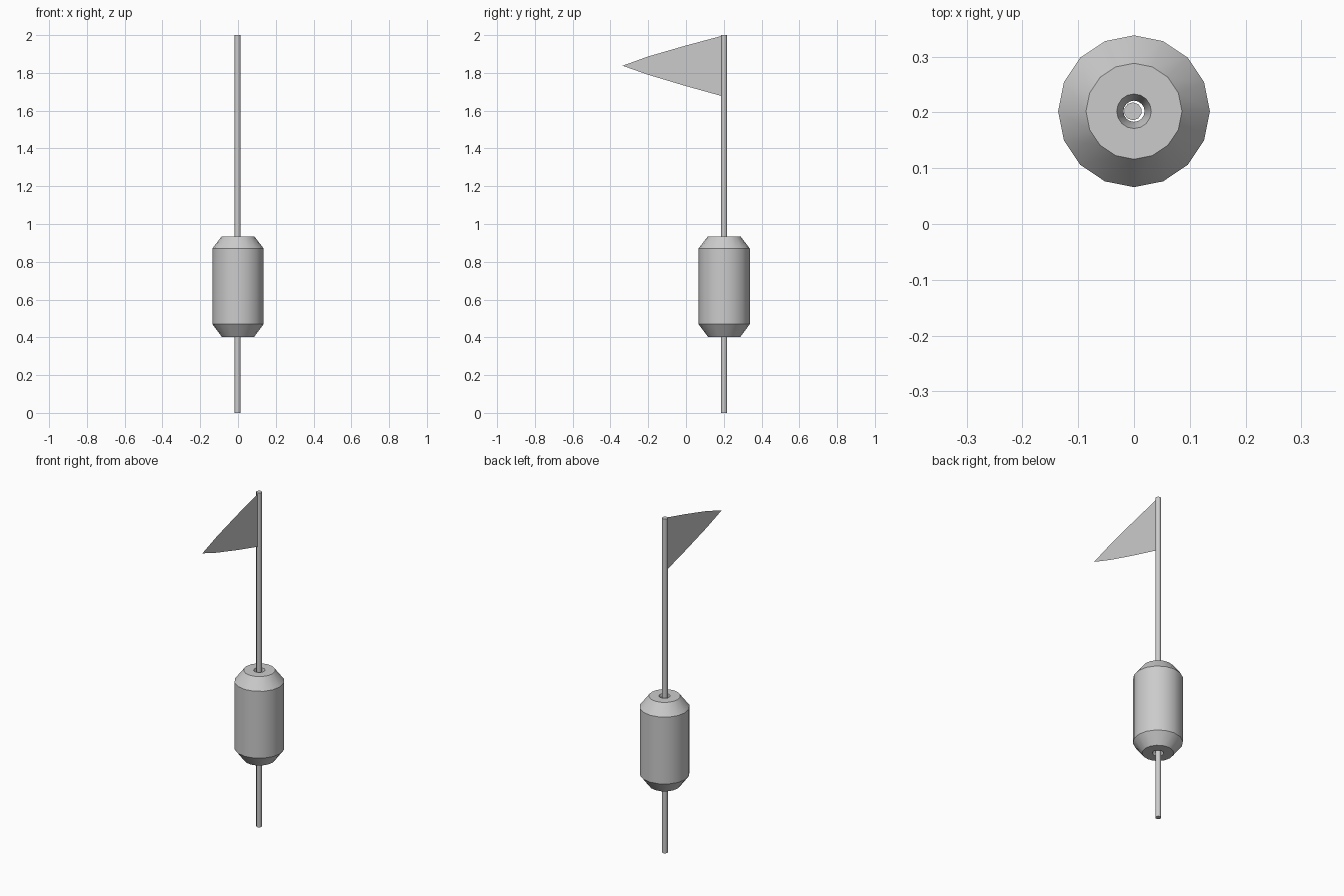
import bpy, math

if "Cube" in bpy.data.objects:
    bpy.data.objects.remove(bpy.data.objects["Cube"])

CY = 0.202  # pole and float axis


def add_object(name, verts, faces, smooth=True):
    mesh = bpy.data.meshes.new(name)
    mesh.from_pydata(verts, [], faces)
    obj = bpy.data.objects.new(name, mesh)
    bpy.context.collection.objects.link(obj)
    bpy.ops.object.select_all(action='DESELECT')
    bpy.context.view_layer.objects.active = obj
    obj.select_set(True)
    if smooth:
        bpy.ops.object.shade_smooth_by_angle(angle=math.radians(30))
    return obj


def lathe(name, profile, sides):
    """Revolve a closed (radius, z) profile around the vertical axis."""
    n = len(profile)
    verts, faces = [], []
    for i in range(sides):
        a = 2 * math.pi * i / sides
        verts += [(r * math.cos(a), CY + r * math.sin(a), z) for r, z in profile]
        j = (i + 1) % sides
        for k in range(n):
            m = (k + 1) % n
            faces.append((i * n + k, j * n + k, j * n + m, i * n + m))
    return add_object(name, verts, faces)


# Float: chamfered barrel with a tapered-mouth through hole
lathe("float", [(0.031, 0.403), (0.086, 0.403), (0.136, 0.47), (0.136, 0.87),
                (0.086, 0.935), (0.031, 0.935), (0.019, 0.90), (0.019, 0.438)], 16)

# Pole
bpy.ops.mesh.primitive_cylinder_add(vertices=10, radius=0.016, depth=2,
                                    location=(-0.002, CY, 1))
bpy.context.object.name = "pole"
bpy.ops.object.shade_smooth_by_angle(angle=math.radians(40))

# Flag: flat pennant with slightly bowed edges
upper = [(0.198, 1.998), (0.0, 1.945), (-0.2, 1.887)]
lower = [(-0.2, 1.79), (0.0, 1.73), (0.198, 1.675)]
outline = upper + [(-0.336, 1.838)] + lower
add_object("flag", [(0, y, z) for y, z in outline],
           [(0, 1, 5, 6), (1, 2, 4, 5), (2, 3, 4)], smooth=False)
